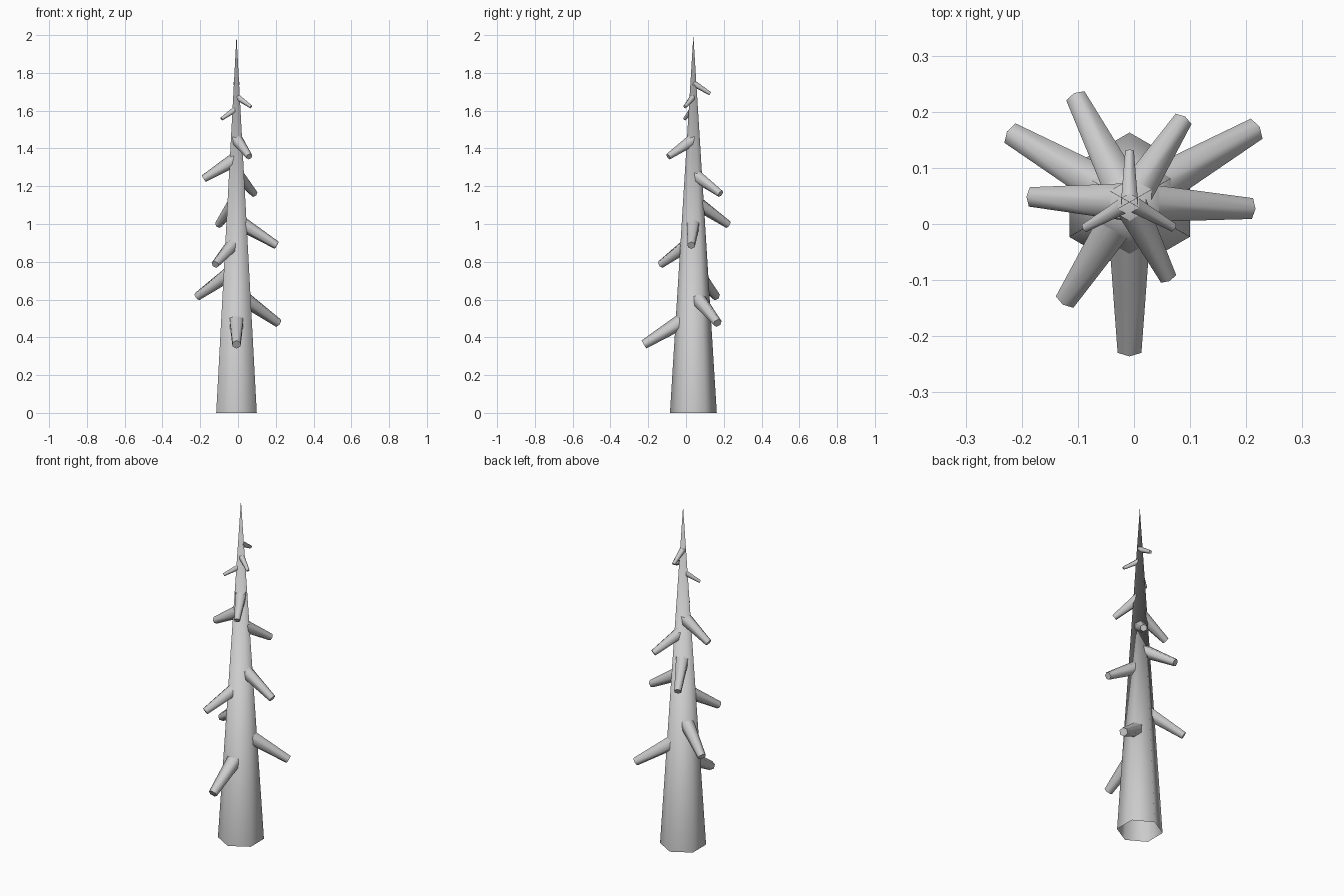
import bpy, math
from mathutils import Vector

if "Cube" in bpy.data.objects:
    bpy.data.objects.remove(bpy.data.objects["Cube"])

CX, CY = -0.008, 0.039        # trunk axis
DROOP = math.radians(31.5)    # branches slope down by this angle


def smooth(obj):
    bpy.ops.object.select_all(action='DESELECT')
    obj.select_set(True)
    bpy.context.view_layer.objects.active = obj
    bpy.ops.object.shade_smooth_by_angle(angle=math.radians(65))


def hex_cone(name, base, tip, r_base, r_tip, ref, capped=True):
    """Six-sided cone from base to tip, with a corner pointing towards ref."""
    axis = (tip - base).normalized()
    u = (ref - axis * ref.dot(axis)).normalized()
    v = axis.cross(u)
    ring = lambda c, r: [c + r * (math.cos(i * math.pi / 3) * u + math.sin(i * math.pi / 3) * v)
                         for i in range(6)]
    verts = ring(base, r_base)
    if r_tip > 0:
        verts += ring(tip, r_tip)
        faces = [(i, (i + 1) % 6, (i + 1) % 6 + 6, i + 6) for i in range(6)]
        if capped:
            faces.append(tuple(range(6, 12)))
    else:
        verts.append(tip)
        faces = [(i, (i + 1) % 6, 6) for i in range(6)]
    mesh = bpy.data.meshes.new(name)
    mesh.from_pydata(verts, [], faces)
    obj = bpy.data.objects.new(name, mesh)
    bpy.context.collection.objects.link(obj)
    smooth(obj)


# Trunk: open-bottomed hexagonal spike
hex_cone("trunk", Vector((CX, CY, 0)), Vector((CX, CY, 2)), 0.124, 0, Vector((0, 1, 0)))

# Broken branches: heading in degrees, tip height, outer reach, tip radius
branches = [
    (270, 0.362, 0.275, 0.0245), (30, 0.476, 0.268, 0.024), (150, 0.616, 0.252, 0.023),
    (237, 0.786, 0.218, 0.0215), (357, 0.887, 0.225, 0.0215), (117, 0.997, 0.218, 0.021),
    (57, 1.160, 0.182, 0.0195), (177, 1.240, 0.184, 0.020), (297, 1.357, 0.158, 0.0175),
    (210, 1.556, 0.096, 0.009), (330, 1.620, 0.094, 0.009), (90, 1.690, 0.094, 0.009),
]
for n, (heading, z, reach, r) in enumerate(branches, 1):
    a = math.radians(heading)
    out = Vector((math.cos(a), math.sin(a), 0))
    d = reach - r * math.sin(DROOP)
    tip = Vector((CX, CY, z)) + out * d
    base = Vector((CX, CY, z + d * math.tan(DROOP)))
    hex_cone(f"branch_{n}", base, tip, r * 1.9, r, Vector((0, 0, 1)))
